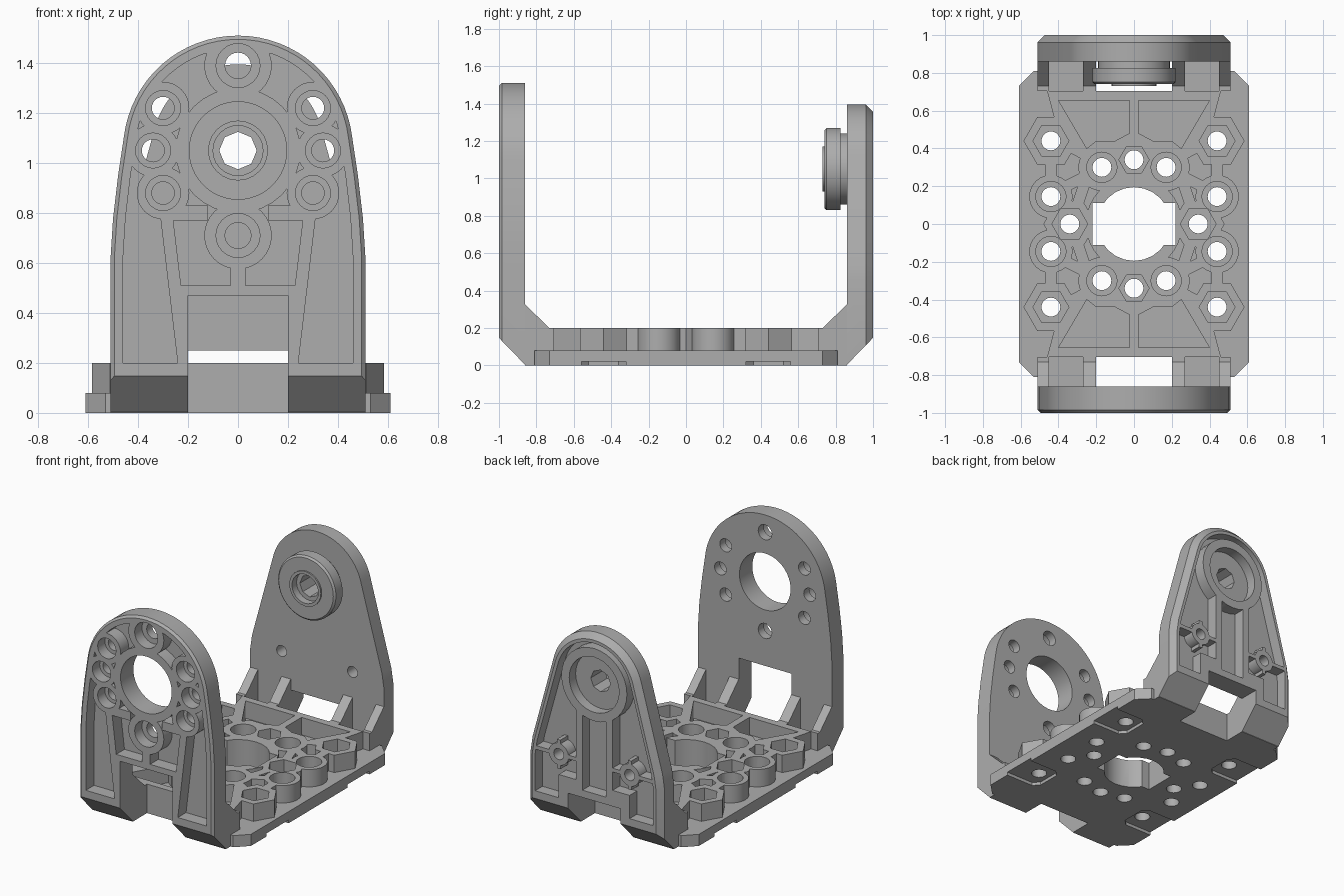
import bpy, bmesh, math
from mathutils import Vector

cube = bpy.data.objects.get("Cube")
if cube:
    bpy.data.objects.remove(cube)

grey = bpy.data.materials.new("plain grey")
grey.use_nodes = True
COLOUR = (0.42, 0.42, 0.42, 1)
grey.diffuse_color = COLOUR
grey.node_tree.nodes["Principled BSDF"].inputs["Base Color"].default_value = COLOUR
AXIS_Z = 1.05  # height of the pivot


def prism(name, pts, lo, hi, axis="Z", chamfer=0, outer=0):
    """Extrude a 2D outline along an axis, optionally chamfering one cap."""
    place = {"X": lambda a, b, d: (d, a, b),
             "Y": lambda a, b, d: (a, d, b),
             "Z": lambda a, b, d: (a, b, d)}[axis]
    bm = bmesh.new()
    face = bm.faces.new([bm.verts.new(place(a, b, lo)) for a, b in pts])
    ext = bmesh.ops.extrude_face_region(bm, geom=[face])
    verts = [v for v in ext["geom"] if isinstance(v, bmesh.types.BMVert)]
    bmesh.ops.translate(bm, verts=verts, vec=Vector(place(0, 0, hi - lo)))
    bmesh.ops.recalc_face_normals(bm, faces=bm.faces[:])
    if chamfer:
        edges = [e for e in bm.edges
                 if all(abs(v.co.y - outer) < 1e-4 for v in e.verts)
                 and max(v.co.z for v in e.verts) > 0.1]
        bmesh.ops.bevel(bm, geom=edges, offset=chamfer, segments=1, affect="EDGES")
    mesh = bpy.data.meshes.new(name)
    bm.to_mesh(mesh)
    bm.free()
    mesh.materials.append(grey)
    obj = bpy.data.objects.new(name, mesh)
    bpy.context.collection.objects.link(obj)
    return obj


def combine(target, tool, op):
    """Apply a boolean and throw the tool away."""
    mod = target.modifiers.new("cut", "BOOLEAN")
    mod.object, mod.operation, mod.solver = tool, op, "EXACT"
    with bpy.context.temp_override(object=target, active_object=target):
        bpy.ops.object.modifier_apply(modifier=mod.name)
    bpy.data.objects.remove(tool)


def cut(target, *args):
    combine(target, prism("cutter", *args), "DIFFERENCE")


def add(target, *args):
    combine(target, prism("addition", *args), "UNION")


def ring(x, y, r, n=32, turn=0):
    return [(x + r * math.cos(turn + math.tau * i / n),
             y + r * math.sin(turn + math.tau * i / n)) for i in range(n)]


def rect(x0, x1, y0, y1):
    return [(x0, y0), (x1, y0), (x1, y1), (x0, y1)]


def bar(a, b, width):
    a, b = Vector(a), Vector(b)
    side = (b - a).orthogonal().normalized() * width / 2
    return [tuple(p) for p in (a + side, a - side, b - side, b + side)]


def flip(pts, sx=1, sy=1):
    return [(x * sx, y * sy) for x, y in pts]


def arch(radius, start, shoulders, foot, inset=0):
    """Symmetric upright outline: straight sides running into a round top."""
    right = [(x - inset, z) for x, z in [(shoulders[0][0], foot)] + shoulders]
    n = 32
    top = [(math.cos(t) * (radius - inset), AXIS_Z + math.sin(t) * (radius - inset))
           for t in (start + (math.pi - 2 * start) * i / n for i in range(n + 1))]
    return right + top + [(-x, z) for x, z in reversed(right)]


def finish(obj):
    bpy.ops.object.select_all(action="DESELECT")
    obj.select_set(True)
    bpy.context.view_layer.objects.active = obj
    bpy.ops.object.shade_smooth_by_angle(angle=math.radians(25))


# Front plate with its sunken outer pockets
sides = [(0.51, 0.62), (0.5, 0.78), (0.48, 0.95)]
front = prism("front_plate", arch(0.46, 0.12, sides, 0), -1, -0.86, "Y", 0.015, -1)
pocket = prism("pocket", arch(0.46, 0.12, sides, 0.2, 0.05), -1.1, -0.91, "Y")
SPAN = (-1.2, -0.8, "Y")
bolts = [(0, 1.39), (0, 0.71)]
bolts += [(s * x, z) for s in (1, -1) for x, z in ((0.3, 1.22), (0.34, 1.05), (0.3, 0.88))]
cut(pocket, ring(0, AXIS_Z, 0.25), *SPAN)
for x, z in bolts:
    cut(pocket, ring(x, z, 0.105 if x else 0.135), *SPAN)
cut(pocket, rect(-0.24, 0.24, 0.1, 0.51), *SPAN)
cut(pocket, rect(-0.03, 0.03, 0.4, 0.65), *SPAN)
for s in (1, -1):
    cut(pocket, flip(bar((0.215, 0.19), (0.29, 0.82), 0.05), s), *SPAN)
    cut(pocket, flip(bar((0.12, 0.8), (0.27, 0.8), 0.06), s), *SPAN)
combine(front, pocket, "DIFFERENCE")
cut(front, ring(0, AXIS_Z, 0.195, 48), *SPAN)
for x, z in bolts:
    cut(front, ring(x, z, 0.045 if x else 0.052, 24), *SPAN)
    cut(front, ring(x, z, 0.07 if x else 0.088, 24), -1.1, -0.92, "Y")
cut(front, rect(-0.2, 0.2, -0.1, 0.47), *SPAN)
cut(front, [(-1.1, -0.1), (-0.76, -0.1), (-1.1, 0.25)], -1, 1, "X")
finish(front)

# Back plate, narrower, with pockets, screw bosses and a ribbed channel
sides = [(0.51, 0.45), (0.495, 0.55)]
back = prism("back_plate", arch(0.345, 0.25, sides, 0), 0.86, 1, "Y", 0.038, 1)
pocket = prism("pocket", arch(0.345, 0.25, sides, 0.2, 0.06), 0.92, 1.1, "Y")
SPAN = (0.8, 1.2, "Y")
cut(pocket, ring(0, AXIS_Z, 0.25), *SPAN)
cut(pocket, rect(-0.27, 0.27, 0.1, 0.3), *SPAN)
for s in (1, -1):
    cut(pocket, flip(rect(0.09, 0.14, 0.25, 0.86), s), *SPAN)
    cut(pocket, flip(rect(0.13, 0.27, 0.28, 0.36), s), *SPAN)
    cut(pocket, ring(s * 0.27, 0.5, 0.075), *SPAN)
    cut(pocket, flip(rect(0.13, 0.5, 0.487, 0.513), s), *SPAN)
    cut(pocket, flip(rect(0.257, 0.283, 0.4, 0.6), s), *SPAN)
combine(back, pocket, "DIFFERENCE")
cut(back, ring(0, AXIS_Z, 0.19), 0.93, 1.1, "Y")
cut(back, ring(0, AXIS_Z, 0.075, 8), *SPAN)
for s in (1, -1):
    cut(back, ring(s * 0.27, 0.5, 0.038, 20), *SPAN)
cut(back, rect(-0.2, 0.2, -0.1, 0.25), *SPAN)
cut(back, [(1.1, -0.1), (0.76, -0.1), (1.1, 0.25)], -1, 1, "X")
finish(back)

# Pivot boss on the inside of the back plate
boss = prism("pivot_boss", ring(0, AXIS_Z, 0.22, 48), 0.74, 0.825, "Y", 0.012, 0.74)
add(boss, ring(0, AXIS_Z, 0.19, 48), 0.82, 0.86, "Y")
add(boss, ring(0, AXIS_Z, 0.12, 24), 0.73, 0.78, "Y")
cut(boss, ring(0, AXIS_Z, 0.1, 24), 0.7, 0.78, "Y")
cut(boss, ring(0, AXIS_Z, 0.075, 8), 0.7, 0.9, "Y")
finish(boss)

# Base floor with clipped corners
quarter = [(0.61, 0.73), (0.53, 0.81), (0.51, 0.81), (0.51, 0.86), (0.2, 0.86), (0.2, 0.705)]
half = quarter + [(-x, y) for x, y in reversed(quarter)]
base = prism("base", half + [(-x, -y) for x, y in half], 0, 0.08)

# Raised cells and webs on the floor: (x, y, outer, inner, sides)
cells = [(0.44, 0.44, 0.145, 0.095, 6), (0.44, 0.145, 0.115, 0.08, 24),
         (0.34, 0, 0.14, 0.095, 6), (0.17, 0.3, 0.125, 0.08, 24), (0, 0.34, 0.13, 0.08, 6)]
placed = {(sx * x, sy * y): (o, i, n) for x, y, o, i, n in cells
          for sx in (1, -1) for sy in (1, -1)}
UP = (0.04, 0.2)
signs = [(sx, sy) for sx in (1, -1) for sy in (1, -1)]
for sy in (1, -1):
    add(base, [(-0.46, sy * 0.705), (0.46, sy * 0.705), (0.38, sy * 0.4),
               (0.2, sy * 0.3), (-0.2, sy * 0.3), (-0.38, sy * 0.4)], *UP)
for sx, sy in signs:
    for a, b in (((0.24, 0.26), (0.44, 0.16)), ((0.44, 0.05), (0.36, 0.1)),
                 ((0.25, 0.25), (0.3, 0.1)), ((0.44, 0.2), (0.44, 0.36))):
        add(base, flip(bar(a, b, 0.06), sx, sy), *UP)
for (x, y), (outer, inner, n) in placed.items():
    add(base, ring(x, y, outer, n), *UP)
add(base, ring(0, 0, 0.255), *UP)

# Sunken triangles, cell wells, bolt holes and centre opening
for sx, sy in signs:
    cut(base, flip([(0.025, 0.655), (0.4, 0.655), (0.25, 0.4), (0.2, 0.44),
                    (0.1, 0.44), (0.025, 0.48)], sx, sy), 0.08, 0.3)
for (x, y), (outer, inner, n) in placed.items():
    cut(base, ring(x, y, inner, n), 0.08, 0.3)
    cut(base, ring(x, y, 0.05, 20), -0.1, 0.3)
cut(base, ring(0, 0, 0.195, 24), -0.1, 0.3)
cut(base, rect(-0.22, 0.22, -0.11, 0.11), -0.1, 0.3)

# Shallow pads under the corner holes
for sx, sy in signs:
    cut(base, flip([(0.36, 0.36), (0.4, 0.32), (0.7, 0.32), (0.7, 0.56),
                    (0.4, 0.56), (0.36, 0.52)], sx, sy), -0.1, 0.022)
finish(base)

# Sloping gussets joining base and plates
for sy, end in ((-1, "front"), (1, "back")):
    for sx, hand in ((1, "left"), (-1, "right")):
        for x0, x1, spot in ((0.2, 0.27, "inner"), (0.45, 0.51, "outer")):
            profile = [(0.705, 0), (0.86, 0), (0.86, 0.325), (0.73, 0.2), (0.705, 0.2)]
            lo, hi = sorted((sx * x0, sx * x1))
            finish(prism(f"{end}_{hand}_{spot}_gusset", flip(profile, sy), lo, hi, "X"))
